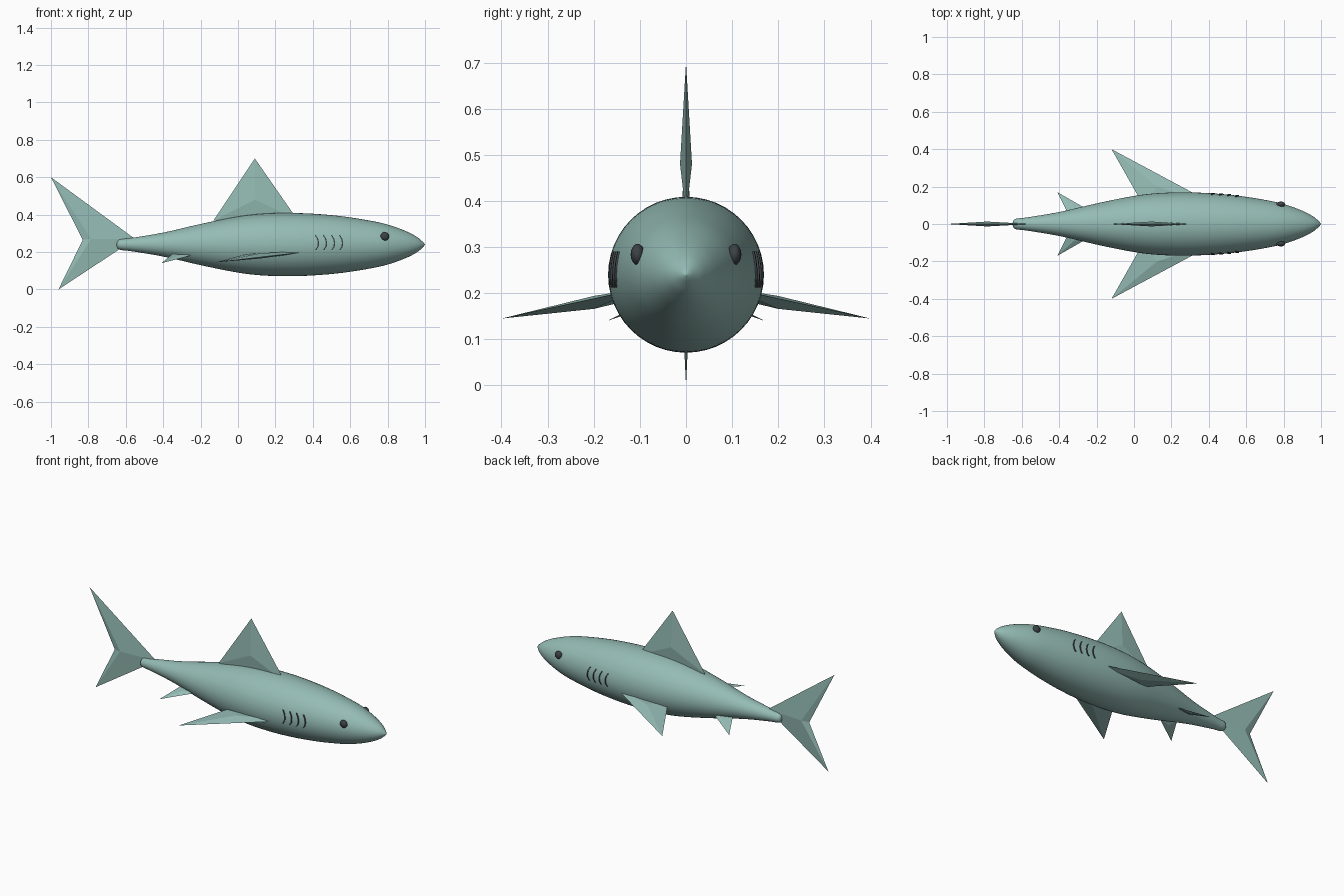
import bpy, bmesh, math
from mathutils import Vector

if "Cube" in bpy.data.objects:
    bpy.data.objects.remove(bpy.data.objects["Cube"])

AXIS_Z = 0.24


def material(name, rgb):
    m = bpy.data.materials.new(name)
    m.use_nodes = True
    m.diffuse_color = (*rgb, 1)
    bsdf = m.node_tree.nodes["Principled BSDF"]
    bsdf.inputs["Base Color"].default_value = (*rgb, 1)
    bsdf.inputs["Roughness"].default_value = 0.6
    return m


skin = material("sea green skin", (0.30, 0.50, 0.46))
dark = material("dark grey", (0.045, 0.055, 0.06))


def add_object(name, bm, mat, smooth=False):
    bmesh.ops.recalc_face_normals(bm, faces=bm.faces)
    for f in bm.faces:
        f.smooth = smooth
    me = bpy.data.meshes.new(name)
    bm.to_mesh(me)
    bm.free()
    me.materials.append(mat)
    ob = bpy.data.objects.new(name, me)
    bpy.context.collection.objects.link(ob)
    return ob


# Body profile: (x, radius) along the spine, tail to nose
profile = [(-0.65, 0), (-0.645, 0.018), (-0.63, 0.028), (-0.58, 0.034), (-0.4, 0.064),
           (-0.2, 0.11), (0, 0.15), (0.13, 0.165), (0.27, 0.169), (0.4, 0.165),
           (0.55, 0.152), (0.7, 0.129), (0.8, 0.107), (0.9, 0.071), (0.96, 0.039),
           (0.99, 0.013), (1, 0)]


def smooth_profile(points, steps=4):
    # Cubic through the points, with slopes taken from the neighbours
    n = len(points)
    slope = [(points[min(i + 1, n - 1)][1] - points[max(i - 1, 0)][1]) /
             (points[min(i + 1, n - 1)][0] - points[max(i - 1, 0)][0]) for i in range(n)]
    out = []
    for i in range(n - 1):
        (x0, r0), (x1, r1) = points[i], points[i + 1]
        h = x1 - x0
        for s in range(steps):
            t = s / steps
            r = ((2*t**3 - 3*t*t + 1) * r0 + (t**3 - 2*t*t + t) * h * slope[i]
                 + (3*t*t - 2*t**3) * r1 + (t**3 - t*t) * h * slope[i + 1])
            out.append((x0 + h * t, max(r, 0)))
    return out + [points[-1]]


curve = smooth_profile(profile)


def radius_at(x):
    for (x0, r0), (x1, r1) in zip(curve, curve[1:]):
        if x0 <= x <= x1:
            return r0 + (r1 - r0) * (x - x0) / (x1 - x0)
    return 0


# Body: lathe around the long axis
bm = bmesh.new()
verts = [bm.verts.new((x, 0, AXIS_Z + r)) for x, r in curve]
edges = [bm.edges.new(pair) for pair in zip(verts, verts[1:])]
bmesh.ops.spin(bm, geom=verts + edges, cent=(0, 0, AXIS_Z), axis=(1, 0, 0),
               angle=math.tau, steps=48, use_merge=True)
bmesh.ops.remove_doubles(bm, verts=bm.verts, dist=0.0002)
add_object("body", bm, skin, True)


def fin(name, outline, ridge, bulge):
    # Flat outline raised to a ridge point on both sides
    bm = bmesh.new()
    rim = [bm.verts.new(p) for p in outline]
    for side in (-1, 1):
        peak = bm.verts.new(Vector(ridge) + side * Vector(bulge))
        for a, b in zip(rim, rim[1:] + rim[:1]):
            bm.faces.new((a, b, peak))
    return add_object(name, bm, skin)


fin("dorsal_fin", [(0.32, 0, 0.37), (0.09, 0, 0.70), (-0.13, 0, 0.37)],
    (0.093, 0, 0.48), (0, 0.013, 0))
fin("tail_fin", [(-0.55, 0, 0.27), (-1, 0, 0.60), (-0.83, 0, 0.265), (-0.96, 0, 0)],
    (-0.785, 0, 0.27), (0, 0.013, 0))

for name, s in (("left_side", -1), ("right_side", 1)):
    fin(name + "_pectoral_fin",
        [(0.44, s * 0.1, 0.21), (-0.12, s * 0.4, 0.145), (0.05, s * 0.1, 0.19)],
        (0.123, s * 0.2, 0.18), (0, 0, 0.014))
    fin(name + "_pelvic_fin",
        [(-0.2, s * 0.05, 0.195), (-0.41, s * 0.17, 0.14), (-0.35, s * 0.05, 0.19)],
        (-0.32, s * 0.09, 0.175), (0, 0, 0.007))

    # Eye
    bm = bmesh.new()
    bmesh.ops.create_uvsphere(bm, u_segments=20, v_segments=12, radius=0.023)
    bmesh.ops.scale(bm, vec=(1, 0.65, 1), verts=bm.verts)
    bmesh.ops.translate(bm, vec=(0.785, s * 0.105, 0.284), verts=bm.verts)
    add_object(name + "_eye", bm, dark, True)

    # Gill slits: thin bent strips lying on the skin
    bm = bmesh.new()
    for k in range(4):
        rows = []
        for dx, z in ((-0.008, 0.29), (0.004, 0.27), (0.008, 0.25), (0.006, 0.23), (-0.006, 0.212)):
            row = []
            for w in (-0.0035, 0.0035):
                x = 0.422 + 0.043 * k + dx + w
                for lift in (-0.004, 0.004):
                    r = radius_at(x) + lift
                    row.append(bm.verts.new((x, s * math.sqrt(r * r - (z - AXIS_Z) ** 2), z)))
            rows.append([row[i] for i in (0, 1, 3, 2)])
        for a, b in zip(rows, rows[1:]):
            for i in range(4):
                j = (i + 1) % 4
                bm.faces.new((a[i], a[j], b[j], b[i]))
        bm.faces.new(rows[0])
        bm.faces.new(rows[-1])
    add_object(name + "_gills", bm, dark)
